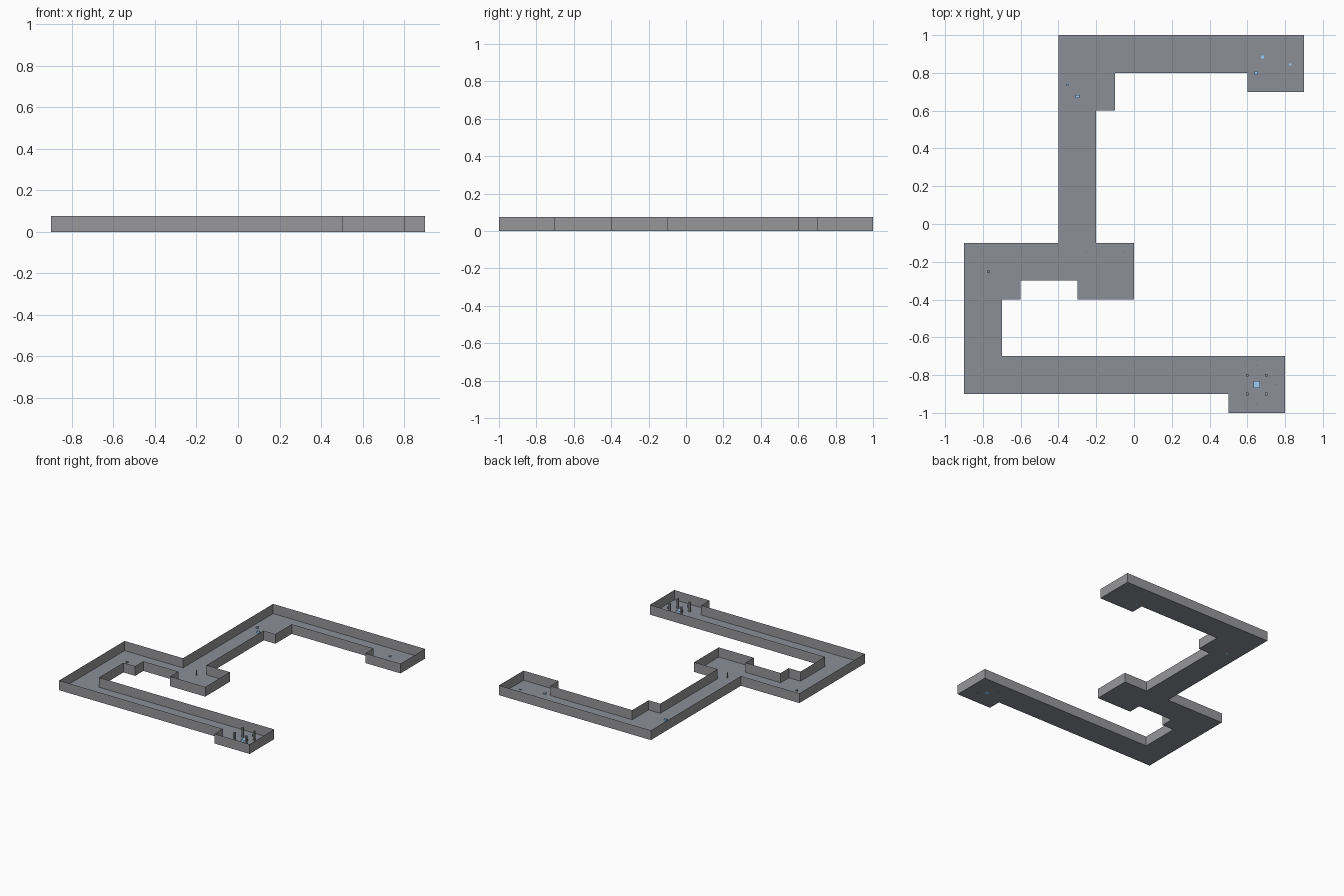
import bpy, bmesh

if "Cube" in bpy.data.objects:
    bpy.data.objects.remove(bpy.data.objects["Cube"])

WALL_H = 0.075
FLOOR_Z = 0.0005


def material(name, color):
    mat = bpy.data.materials.new(name)
    mat.diffuse_color = (*color, 1)
    mat.use_nodes = True
    mat.node_tree.nodes["Principled BSDF"].inputs["Base Color"].default_value = mat.diffuse_color
    return mat


floor_grey = material("floor_grey", (.26, .275, .31))
wall_grey = material("wall_grey", (.31, .305, .32))
blue = material("blue", (.33, .62, .95))


def add_object(name, bm, mat):
    mesh = bpy.data.meshes.new(name)
    bm.to_mesh(mesh)
    bm.free()
    mesh.materials.append(mat)
    obj = bpy.data.objects.new(name, mesh)
    bpy.context.collection.objects.link(obj)
    return obj


def box(name, x, y, sx, sy, h, mat=wall_grey):
    """Box standing on the ground, centred on x, y."""
    bm = bmesh.new()
    bmesh.ops.create_cube(bm, size=1)
    for v in bm.verts:
        v.co = (x + v.co.x * sx, y + v.co.y * sy, (v.co.z + 0.5) * h)
    return add_object(name, bm, mat)


# Plan of rooms and corridors, clockwise from the back left corner
outline = [(-.4, 1), (.9, 1), (.9, .7), (.6, .7), (.6, .8), (-.1, .8),
           (-.1, .6), (-.2, .6), (-.2, -.1), (0, -.1), (0, -.4), (-.3, -.4),
           (-.3, -.3), (-.6, -.3), (-.6, -.4), (-.7, -.4), (-.7, -.7),
           (.8, -.7), (.8, -1), (.5, -1), (.5, -.9), (-.9, -.9),
           (-.9, -.1), (-.4, -.1)]

# Floor
bm = bmesh.new()
bm.faces.new([bm.verts.new((x, y, FLOOR_Z)) for x, y in reversed(outline)])
add_object("floor", bm, floor_grey)

# Thin walls with no ceiling, facing into the rooms
bm = bmesh.new()
low = [bm.verts.new((x, y, 0)) for x, y in outline]
high = [bm.verts.new((x, y, WALL_H)) for x, y in outline]
for i in range(len(outline)):
    j = (i + 1) % len(outline)
    bm.faces.new((low[i], low[j], high[j], high[i]))
add_object("walls", bm, wall_grey)

# Front room: four pillars around a blue pedestal, with small posts
for x in (.6, .7):
    for y in (-.8, -.9):
        box("pillar", x, y, .014, .014, WALL_H)
box("pedestal", .65, -.85, .036, .036, .018, blue)
for x, y in ((.65, -.75), (.65, -.95), (.75, -.85)):
    box("small_post", x, y, .003, .003, .02)

# Middle room posts and corner block
box("room_post", -.25, -.15, .003, .003, .045)
box("small_post", -.05, -.15, .003, .003, .02)
box("corner_block", -.772, -.253, .012, .012, .01)

# Small blue blocks in the back corridor and back room
for x, y, sx, sy, h in ((-.35, .735, .014, .010, .015),
                        (-.30, .676, .022, .016, .015),
                        (.648, .80, .018, .020, .01),
                        (.68, .885, .014, .016, .008),
                        (.828, .845, .014, .012, .006)):
    box("blue_block", x, y, sx, sy, h, blue)
